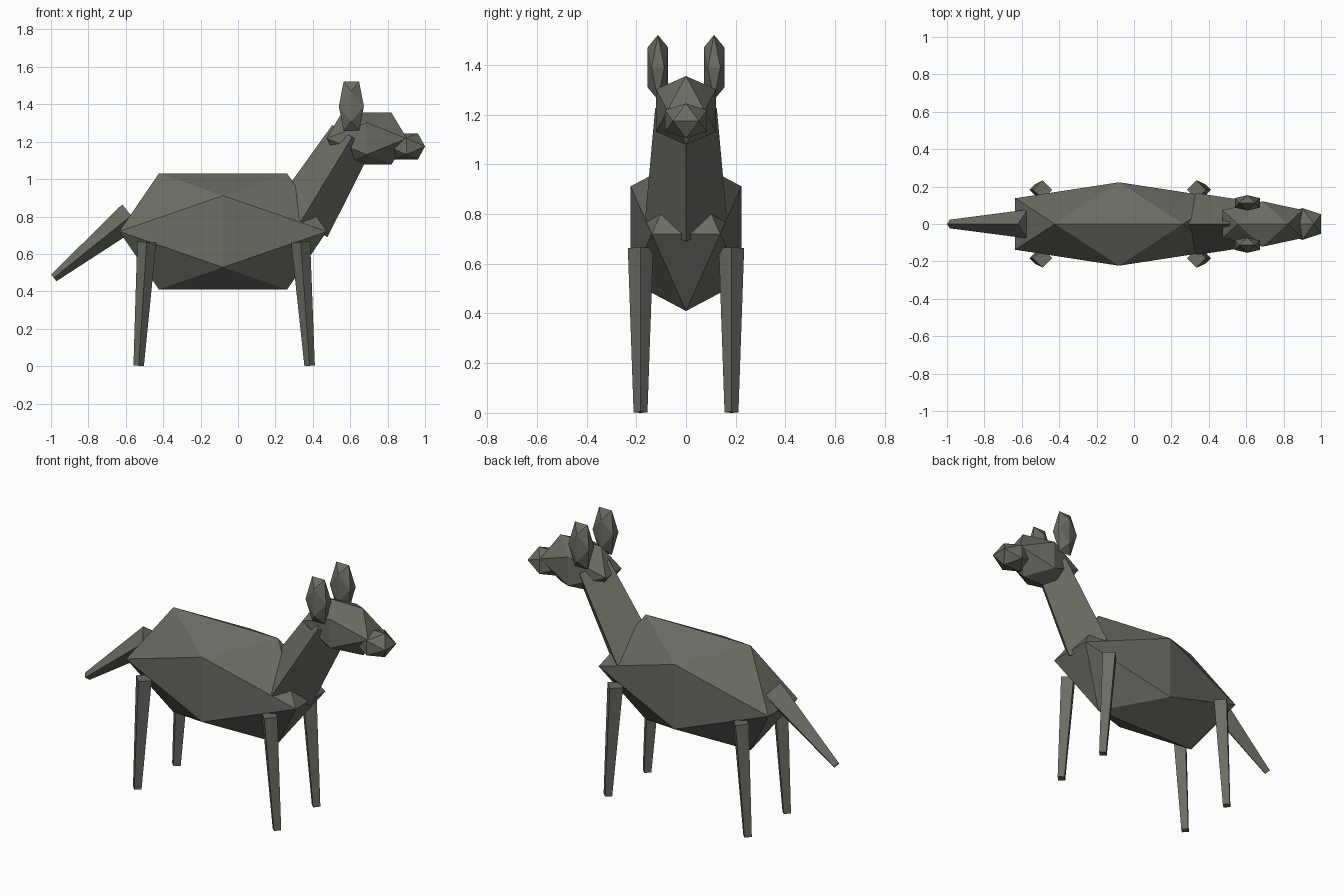
import bpy, bmesh, math
from mathutils import Vector, Matrix

if "Cube" in bpy.data.objects:
    bpy.data.objects.remove(bpy.data.objects["Cube"])

coat = bpy.data.materials.new("grey_coat")
coat.diffuse_color = (0.145, 0.15, 0.125, 1)
coat.use_nodes = True
coat.node_tree.nodes["Principled BSDF"].inputs["Base Color"].default_value = coat.diffuse_color
PHI = (1 + 5 ** 0.5) / 2


def finish(bm, name):
    bmesh.ops.recalc_face_normals(bm, faces=bm.faces[:])
    mesh = bpy.data.meshes.new(name)
    bm.to_mesh(mesh)
    bm.free()
    mesh.materials.append(coat)
    obj = bpy.data.objects.new(name, mesh)
    bpy.context.collection.objects.link(obj)
    return obj


def blob(name, centre, half):
    """Stretched icosahedron; half = largest reach along x, y, z."""
    bm = bmesh.new()
    s = 1 / PHI
    for a in (-1, 1):
        for b in (-1, 1):
            for p in ((a * s, 0, b), (0, a, b * s), (a, b * s, 0)):
                bm.verts.new([c + h * q for c, h, q in zip(centre, half, p)])
    bmesh.ops.convex_hull(bm, input=bm.verts[:])
    return finish(bm, name)


def limb(name, start, end, r_start, r_end):
    """Tapered four-sided bar with its edges facing front, back and sides."""
    start, end = Vector(start), Vector(end)
    axis = (end - start).normalized()
    side = Vector((0, 1, 0))
    across = side.cross(axis).normalized()
    bm = bmesh.new()
    rings = []
    for p, r in ((start, r_start), (end, r_end)):
        rings.append([bm.verts.new(p + r * (math.cos(k * math.pi / 2) * across
                                            + math.sin(k * math.pi / 2) * side))
                      for k in range(4)])
    low, high = rings
    for k in range(4):
        n = (k + 1) % 4
        bm.faces.new((low[k], low[n], high[n], high[k]))
    bm.faces.new(low[::-1])
    bm.faces.new(high)
    return finish(bm, name)


# Trunk, head and muzzle
blob("body", (-0.08, 0, 0.72), (0.555, 0.223, 0.31))
blob("head", (0.688, 0, 1.217), (0.215, 0.121, 0.138))
blob("muzzle", (0.9, 0, 1.175), (0.1, 0.085, 0.07))

# Neck and tail
limb("neck", (0.337, 0, 0.775), (0.61, 0, 1.225), 0.165, 0.124)
limb("tail", (-0.571, 0, 0.805), (-0.985, 0, 0.472), 0.077, 0.023)

# Paired ears and legs
for label, s in (("right", -1), ("left", 1)):
    blob(label + "_ear", (0.606, s * 0.113, 1.39), (0.067, 0.041, 0.131))
    limb(label + "_front_leg", (0.335, s * 0.183, 0.663), (0.383, s * 0.183, 0.002), 0.051, 0.028)
    limb(label + "_back_leg", (-0.488, s * 0.183, 0.663), (-0.531, s * 0.183, 0.002), 0.051, 0.028)
